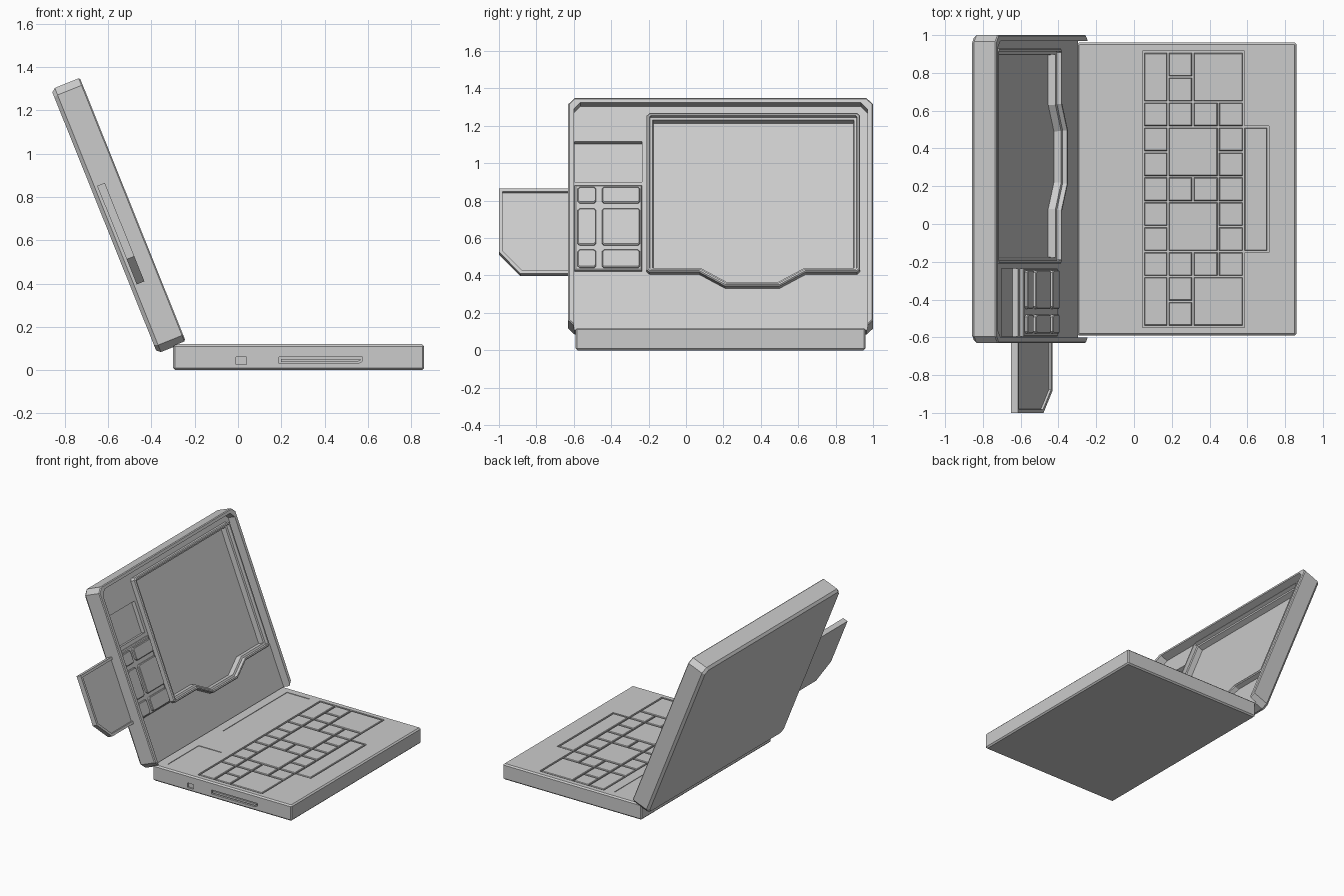
import bpy, bmesh, math
from mathutils import Vector

if "Cube" in bpy.data.objects:
    bpy.data.objects.remove(bpy.data.objects["Cube"])

SN, CS = math.sin(math.radians(21.9)), math.cos(math.radians(21.9))
HX, HZ = -0.24, 0.13          # lower front edge of the tilted lid


def loft(name, layers):
    """Closed solid through rings of equal vertex count."""
    bm = bmesh.new()
    rings = [[bm.verts.new(p) for p in ring] for ring in layers]
    n = len(rings[0])
    for a, b in zip(rings, rings[1:]):
        for i in range(n):
            j = (i + 1) % n
            bm.faces.new((a[i], a[j], b[j], b[i]))
    bm.faces.new(rings[0][::-1])
    bm.faces.new(rings[-1])
    bmesh.ops.recalc_face_normals(bm, faces=bm.faces)
    me = bpy.data.meshes.new(name)
    bm.to_mesh(me)
    bm.free()
    ob = bpy.data.objects.new(name, me)
    bpy.context.collection.objects.link(ob)
    return ob


def inset(pts, d):
    """Mitred inset of a counter-clockwise outline."""
    out = []
    for i, p in enumerate(pts):
        p0, p1, p2 = Vector(pts[i - 1]), Vector(p), Vector(pts[(i + 1) % len(pts)])
        e1, e2 = (p1 - p0).normalized(), (p2 - p1).normalized()
        n1, n2 = Vector((-e1.y, e1.x)), Vector((-e2.y, e2.x))
        out.append(tuple(p1 + (n1 + n2) * d / (1 + n1.dot(n2))))
    return out


def rect(x0, x1, y0, y1, c=0.0):
    """Rectangle outline, optionally with cut corners."""
    if not c:
        return [(x0, y0), (x1, y0), (x1, y1), (x0, y1)]
    return [(x0 + c, y0), (x1 - c, y0), (x1, y0 + c), (x1, y1 - c),
            (x1 - c, y1), (x0 + c, y1), (x0, y1 - c), (x0, y0 + c)]


def lid_loft(name, outline, steps):
    """Loft in lid space: outline in (y, up the slope), steps are (inset, height)."""
    return loft(name, [[(HX - SN * u + CS * w, y, HZ + CS * u + SN * w)
                        for y, u in inset(outline, d)] for d, w in steps])


def flat_loft(name, outline, steps):
    return loft(name, [[(x, y, z) for x, y in inset(outline, d)] for d, z in steps])


def up(z, w):
    """Slope coordinate of a point at world height z and lid height w."""
    return (z - HZ - SN * w) / CS


def zrect(y0, y1, z0, z1, w, c=0.0):
    return rect(y0, y1, up(z0, w), up(z1, w), c)


def cut(ob, cutter):
    m = ob.modifiers.new("cut", 'BOOLEAN')
    m.operation, m.object, m.solver = 'DIFFERENCE', cutter, 'EXACT'
    bpy.context.view_layer.objects.active = ob
    bpy.ops.object.modifier_apply(modifier=m.name)
    bpy.data.objects.remove(cutter)


# ---- base slab with bevelled edges
T = 0.12
base = flat_loft("base", rect(-0.30, 0.86, -0.59, 0.96, 0.008),
                 [(0.010, 0), (0, 0.010), (0, T - 0.010), (0.010, T)])

# keyboard well, palm pad well and two shallow panels
kx = [0.05, 0.18, 0.312, 0.446, 0.58]
ky = [0.91 - 0.132 * k for k in range(12)]
well = rect(kx[0], kx[4], ky[11], ky[0])
cut(base, flat_loft("cutter", inset(well, -0.005), [(0, T - 0.015), (0, 0.2)]))
cut(base, flat_loft("cutter", rect(0.57, 0.715, ky[8] - 0.005, ky[3] + 0.005),
                    [(0, T - 0.0151), (0, 0.2)]))
for y0, y1 in ((0.13, 0.90), (-0.525, -0.155)):
    cut(base, flat_loft("cutter", rect(-0.22, -0.03, y0, y1), [(0, T - 0.004), (0, 0.2)]))

# keys: (first column, last column, first row, last row)
half = [(0, 1, 0, 2), (1, 2, 0, 1), (1, 2, 1, 2), (2, 4, 0, 2)]
keys = half + [(a, b, 11 - d, 11 - c) for a, b, c, d in half]
for r in (2, 5, 8):
    keys += [(c, c + 1, r, r + 1) for c in range(4)]
for r in (3, 6):
    keys.append((1, 3, r, r + 2))
    keys += [(c, c + 1, r + i, r + i + 1) for c in (0, 3) for i in (0, 1)]
keys.append((4, 5, 3, 8))
for a, b, c, d in keys:
    x1 = 0.71 if b == 5 else kx[b]
    flat_loft("key", inset(rect(kx[a], x1, ky[d], ky[c]), 0.005),
              [(0, T - 0.018), (0, T - 0.004), (0.004, T)])

# side ports
def side_loft(name, outline, y0, y1):
    return loft(name, [[(x, y, z) for x, z in outline] for y in (y0, y1)])

cut(base, side_loft("cutter", rect(-0.01, 0.04, 0.025, 0.06), -0.7, -0.578))
slot = [(0.19, 0.03), (0.555, 0.03), (0.575, 0.042), (0.575, 0.06), (0.19, 0.06)]
cut(base, side_loft("cutter", slot, -0.7, -0.575))
side_loft("slot_insert", inset(slot, 0.008), -0.588, -0.57)

# ---- lid shell with a raised rim around three sides
LID, IN = 1.315, -0.06
lid = lid_loft("lid", rect(-0.63, 1.0, 0, LID, 0.035),
               [(0.015, -0.143), (0, -0.125), (0, -0.006), (0.006, 0)])
inner = [(-0.60, -0.2), (0.97, -0.2), (0.97, 1.25), (0.935, 1.288),
         (-0.565, 1.288), (-0.60, 1.25)]
cut(lid, lid_loft("cutter", inner, [(0, IN), (0, 0.1)]))

# screen: stepped frame with a drop at the lower edge, sunk floor
W = -0.02
lo, dip, hi, c = up(0.42, W), up(0.345, W), up(1.27, W), 0.015
frame = [(-0.21, lo + c), (-0.21 + c, lo), (0.07, lo), (0.21, dip), (0.50, dip),
         (0.64, lo), (0.93 - c, lo), (0.93, lo + c), (0.93, hi - c),
         (0.93 - c, hi), (-0.21 + c, hi), (-0.21, hi - c)]
cut(lid, lid_loft("cutter", inset(frame, 0.01), [(0, -0.097), (0, 0.1)]))
lid_loft("screen", frame, [(0, -0.105), (0, W - 0.006), (0.006, W), (0.016, W),
                           (0.018, -0.045), (0.032, -0.048), (0.035, -0.088)])

# small display pocket beside the screen
cut(lid, lid_loft("cutter", zrect(-0.595, -0.235, 0.90, 1.115, IN), [(0, -0.09), (0, 0.1)]))

# control panel with six recessed-edge buttons
lid_loft("control_panel", zrect(-0.595, -0.235, 0.43, 0.885, -0.035),
         [(0, -0.07), (0, -0.043), (0.006, -0.038)])
for y0, y1 in ((-0.58, -0.48), (-0.45, -0.245)):
    for z0, z1 in ((0.445, 0.54), (0.565, 0.76), (0.79, 0.875)):
        lid_loft("button", zrect(y0, y1, z0, z1, -0.022, 0.012),
                 [(0, -0.05), (0, -0.026), (0.005, -0.022)])

# ---- side flap sticking out of the lid, with a sunk face
F = -0.074
u0, u1 = up(0.41, F), up(0.865, F)
flap = [(-0.885, u0), (-0.61, u0), (-0.61, u1), (-1.0, u1), (-1.0, u0 + 0.125)]
lid_loft("side_flap", flap, [(0, F - 0.038), (0, F), (0.018, F), (0.020, F - 0.012)])
